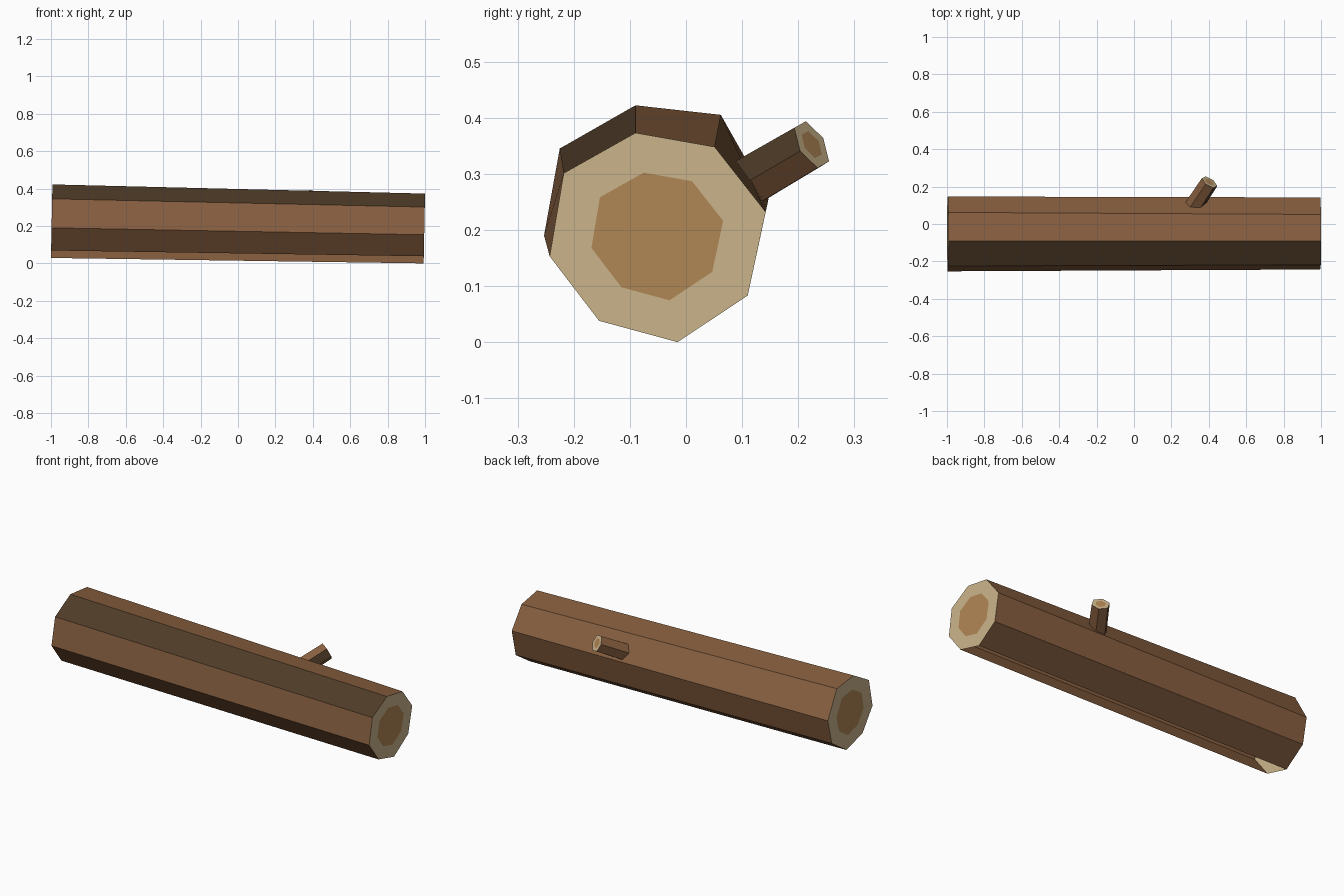
import bpy, bmesh, math
from mathutils import Vector, Quaternion

if "Cube" in bpy.data.objects:
    bpy.data.objects.remove(bpy.data.objects["Cube"], do_unlink=True)


def material(name, rgb):
    """Flat material from 0-255 display values, stored as linear."""
    lin = [((c / 255 + 0.055) / 1.055) ** 2.4 for c in rgb] + [1.0]
    mat = bpy.data.materials.new(name)
    mat.use_nodes = True
    mat.diffuse_color = lin
    bsdf = mat.node_tree.nodes["Principled BSDF"]
    bsdf.inputs["Base Color"].default_value = lin
    bsdf.inputs["Roughness"].default_value = 0.9
    return mat


BARK, DARK, SAP, CORE = range(4)
MATERIALS = [
    material("bark_brown", (137, 96, 64)),
    material("dark_bark", (79, 60, 39)),
    material("sapwood_tan", (204, 181, 139)),
    material("heartwood_brown", (179, 136, 86)),
]


def add_cap(bm, ring, scale):
    """Sawn end: a ring of sapwood around a flat heartwood core."""
    centre = sum((v.co for v in ring), Vector()) / len(ring)
    inner = [bm.verts.new(centre.lerp(v.co, scale)) for v in ring]
    for i in range(len(ring)):
        j = (i + 1) % len(ring)
        bm.faces.new((ring[i], ring[j], inner[j], inner[i])).material_index = SAP
    bm.faces.new(inner).material_index = CORE


def build_limb(name, start, end, core_scale, gap=None, cap_start=True):
    """Faceted limb between two rings; its last side is dark bark."""
    bm = bmesh.new()
    a = [bm.verts.new(p) for p in start]
    b = [bm.verts.new(p) for p in end]
    n = len(a)
    for i in range(n):
        if i == gap:
            continue
        j = (i + 1) % n
        side = bm.faces.new((a[i], b[i], b[j], a[j]))
        side.material_index = DARK if i == n - 1 else BARK
    add_cap(bm, b[::-1], core_scale)
    if cap_start:
        add_cap(bm, a, core_scale)
    mesh = bpy.data.meshes.new(name)
    bm.to_mesh(mesh)
    bm.free()
    for mat in MATERIALS:
        mesh.materials.append(mat)
    obj = bpy.data.objects.new(name, mesh)
    bpy.context.collection.objects.link(obj)
    return obj


# Log trunk: uneven octagon (y, z) at each end, open along one underside facet
thick_end = [(-0.09, 0.422), (0.062, 0.405), (0.147, 0.255), (0.115, 0.115),
             (-0.014, 0.029), (-0.16, 0.069), (-0.253, 0.19), (-0.225, 0.345)]
thin_end = [(-0.09, 0.373), (0.051, 0.348), (0.142, 0.232), (0.11, 0.083),
            (-0.015, 0.0), (-0.155, 0.038), (-0.243, 0.153), (-0.218, 0.301)]
lean = 0.02
build_limb("log_trunk",
           [(-1 + lean * (z - 0.03), y, z) for y, z in thick_end],
           [(1 + lean * (z - 0.373), y, z) for y, z in thin_end],
           0.61, gap=4)

# Branch stub: hexagonal, rooted inside the trunk
tip = Vector((0.404, 0.224, 0.352))
axis = Vector((0.66, 1.0, 0.585))
root = tip - axis * 0.17
spoke = Vector((0.0205, -0.031, 0.030))
spokes = [Quaternion(axis, -i * math.tau / 6) @ spoke for i in range(6)]
build_limb("branch_stub",
           [root + s * 1.06 for s in spokes],
           [tip + s for s in spokes],
           0.58, cap_start=False)
